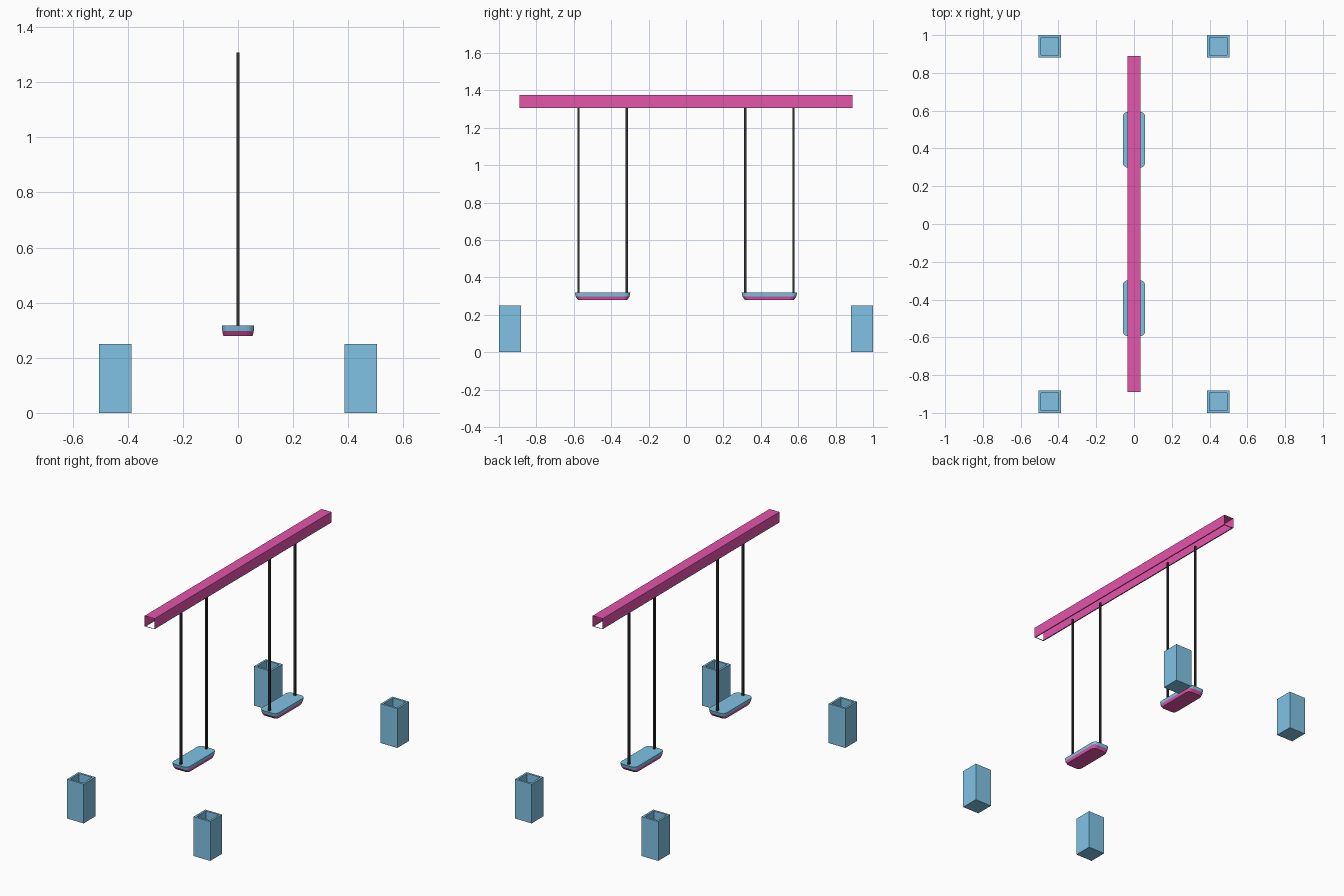
import bpy, bmesh, math

if "Cube" in bpy.data.objects:
    bpy.data.objects.remove(bpy.data.objects["Cube"])


def material(name, rgb):
    m = bpy.data.materials.new(name)
    m.diffuse_color = (*rgb, 1)
    m.use_nodes = True
    m.node_tree.nodes["Principled BSDF"].inputs["Base Color"].default_value = m.diffuse_color
    return m


BLUE = material("light_blue", (0.215, 0.545, 0.78))
PINK = material("pink", (0.77, 0.09, 0.40))
BLACK = material("charcoal", (0.032, 0.030, 0.032))


def finish(name, bm, *mats):
    me = bpy.data.meshes.new(name)
    bm.to_mesh(me)
    bm.free()
    for m in mats:
        me.materials.append(m)
    ob = bpy.data.objects.new(name, me)
    bpy.context.collection.objects.link(ob)
    return ob


def ring_rect(bm, cx, cy, hx, hy, z):
    return [bm.verts.new((cx + sx * hx, cy + sy * hy, z))
            for sx, sy in ((1, 1), (-1, 1), (-1, -1), (1, -1))]


def rounded_ring(bm, cy, hx, hy, r, z, seg=3):
    ring = []
    for k, (sx, sy) in enumerate([(1, 1), (-1, 1), (-1, -1), (1, -1)]):
        for i in range(seg + 1):
            a = math.pi / 2 * (k + i / seg)
            ring.append(bm.verts.new((sx * (hx - r) + r * math.cos(a),
                                      cy + sy * (hy - r) + r * math.sin(a), z)))
    return ring


def loft(bm, rings):
    n = len(rings[0])
    for a, b in zip(rings, rings[1:]):
        for i in range(n):
            j = (i + 1) % n
            bm.faces.new((a[i], a[j], b[j], b[i]))
    bm.faces.new(rings[0][::-1])
    bm.faces.new(rings[-1])


# Overhead beam: thin sheet, open ends, narrow lip around the open underside
bm = bmesh.new()
top = ring_rect(bm, 0, 0, 0.035, 0.89, 1.374)
low = ring_rect(bm, 0, 0, 0.035, 0.89, 1.307)
lip = ring_rect(bm, 0, 0, 0.028, 0.883, 1.307)
bm.faces.new(top)
for i in range(4):
    j = (i + 1) % 4
    if i % 2:
        bm.faces.new((low[i], low[j], top[j], top[i]))
    bm.faces.new((low[j], low[i], lip[i], lip[j]))
finish("beam", bm, PINK)

# Hollow foot posts, open at the top
for sx in (-1, 1):
    for sy in (-1, 1):
        bm = bmesh.new()
        loft(bm, [ring_rect(bm, sx * 0.446, sy * 0.941, h, h, z)
                  for h, z in ((0.059, 0), (0.059, 0.25), (0.046, 0.25), (0.046, 0.012))])
        finish("foot_post", bm, BLUE)

# Swings: two-tone tapered seats, each hung on two ropes
for s in (-1, 1):
    bm = bmesh.new()
    loft(bm, [rounded_ring(bm, s * 0.446, hx, hy, r, z) for hx, hy, r, z in
              [(0.053, 0.131, 0.022, 0.279), (0.0575, 0.144, 0.025, 0.298),
               (0.059, 0.148, 0.026, 0.318)]])
    for f in bm.faces:
        f.material_index = 1 if f.calc_center_median().z < 0.298 else 0
    finish("seat", bm, BLUE, PINK)

    for y in (0.317, 0.575):
        bm = bmesh.new()
        loft(bm, [ring_rect(bm, 0, s * y, 0.006, 0.006, z) for z in (0.316, 1.307)])
        finish("rope", bm, BLACK)
